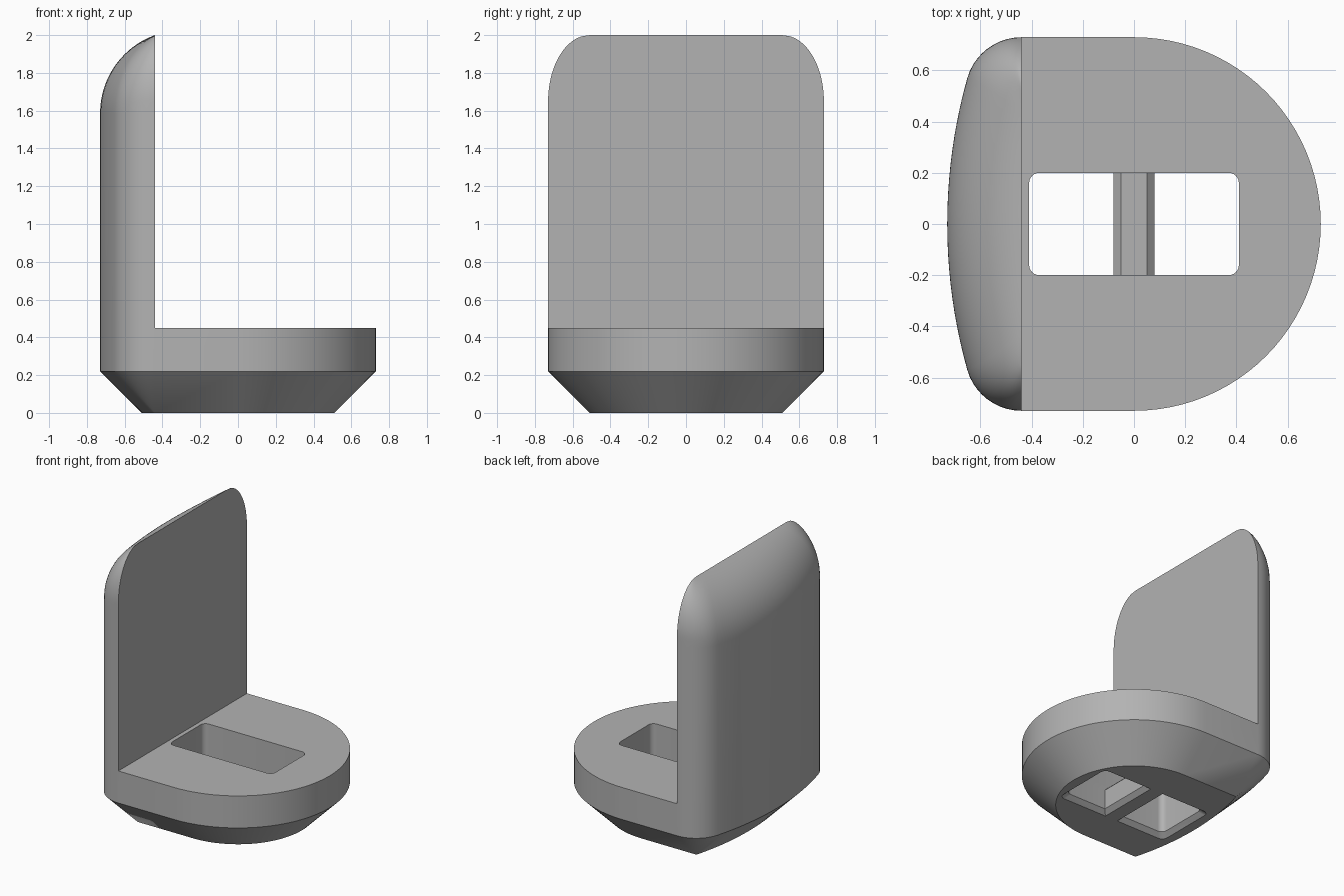
import bpy, bmesh
from math import sin, cos, pi, asin, acos, sqrt, hypot

cube = bpy.data.objects.get("Cube")
if cube:
    bpy.data.objects.remove(cube)

R = 0.73          # half width and front radius
BEVEL = 0.22      # bottom chamfer and back corner radius
INNER = -0.44     # inner face of the backrest
DECK = 0.45       # top of the base
CORE = R - BEVEL

grey = bpy.data.materials.new("light_grey")
grey.use_nodes = True
grey.diffuse_color = (0.45, 0.45, 0.45, 1)
grey.node_tree.nodes["Principled BSDF"].inputs["Base Color"].default_value = (0.45, 0.45, 0.45, 1)


def finish(name, bm):
    bmesh.ops.recalc_face_normals(bm, faces=bm.faces)
    mesh = bpy.data.meshes.new(name)
    bm.to_mesh(mesh)
    bm.free()
    mesh.materials.append(grey)
    obj = bpy.data.objects.new(name, mesh)
    bpy.context.collection.objects.link(obj)
    return obj


def front_outline(d):
    """Straight sides and half-round front, inset by d."""
    r, n = R - d, 48
    arc = [(r * sin(pi * i / n), -r * cos(pi * i / n)) for i in range(n + 1)]
    return [(INNER, -r)] + arc + [(INNER, r)]


def back_outline(d):
    """Rounded corners joined by a shallow arc, inset by d."""
    sag = INNER + CORE
    big = (CORE ** 2 + sag ** 2) / (2 * sag)
    sweep, r, n = asin(CORE / big), BEVEL - d, 10
    corner = [(INNER - r * sin(t), CORE + r * cos(t))
              for t in ((pi / 2 - sweep) * i / n for i in range(n + 1))]
    cx = big - CORE
    arc = [(cx - (big + r) * cos(t), (big + r) * sin(t))
           for t in (sweep * (1 - i / n) for i in range(1, 2 * n))]
    return corner + arc + [(x, -y) for x, y in reversed(corner)]


def ring(bm, points, z):
    return [bm.verts.new((x, y, z)) for x, y in points]


def bridge(bm, a, b, closed=True):
    for i in range(len(a) if closed else len(a) - 1):
        j = (i + 1) % len(a)
        bm.faces.new((a[i], a[j], b[j], b[i]))


# Base: chamfered underside and upright rim
bm = bmesh.new()
front = front_outline(0)
back = back_outline(0)
levels = [ring(bm, front_outline(d) + back_outline(d)[1:-1], z)
          for d, z in ((BEVEL, 0), (0, BEVEL), (0, DECK))]
bm.faces.new(levels[0])
for a, b in zip(levels, levels[1:]):
    bridge(bm, a, b)
n = len(front)
bm.faces.new(levels[2][:n])

# Backrest: the back outline continues up and rolls over to a straight top edge
row = levels[2][n - 1:] + [levels[2][0]]
rows = [row]
rad, off, steps = 0.44, 0.15, 28
z0 = 2 - sqrt(rad ** 2 - off ** 2)
for i in range(steps + 1):
    t = acos(off / rad) * i / steps
    z = z0 + rad * sin(t)
    depth = (rad * cos(t) - off) / (rad - off)
    u = min(1, max(0, (z - 1.65) / 0.35))
    width = (CORE + BEVEL * sqrt(1 - u * u)) / R
    rows.append(ring(bm, [(INNER + (x - INNER) * depth, y * width) for x, y in back], z))
for a, b in zip(rows, rows[1:]):
    bridge(bm, a, b, closed=False)
bm.faces.new([r[0] for r in rows] + rows[-1][1:-1] + [r[-1] for r in reversed(rows)])
bmesh.ops.remove_doubles(bm, verts=bm.verts, dist=0.0005)
body = finish("base_and_backrest", bm)


# Slot: two flared openings below, joined above the crossbar
def opening(inner, outer, half, r=0.04, n=6):
    corner = [(outer - r + r * sin(t), half - r + r * cos(t))
              for t in (pi / 2 * i / n for i in range(n + 1))]
    return [(inner, half)] + corner + [(x, -y) for x, y in reversed(corner)] + [(inner, -half)]


bm = bmesh.new()
sections = ((0.03, 0.46, 0.25, -0.02), (0.08, 0.41, 0.2, 0.03), (0.08, 0.41, 0.2, 0.17),
            (0.05, 0.41, 0.2, 0.2), (0, 0.41, 0.2, 0.2), (0, 0.41, 0.2, 0.6))
rings = [ring(bm, opening(a, b, h), z) for a, b, h, z in sections]
bm.faces.new(rings[0])
bm.faces.new(rings[-1])
for a, b in zip(rings, rings[1:]):
    bridge(bm, a, b)
bmesh.ops.remove_doubles(bm, verts=bm.verts, dist=0.0005)
middle = [f for f in bm.faces if all(abs(v.co.x) < 0.001 for v in f.verts)]
bmesh.ops.delete(bm, geom=middle, context='FACES')
bmesh.ops.mirror(bm, geom=bm.verts[:] + bm.edges[:] + bm.faces[:], axis='X', merge_dist=0.0005)
cutter = finish("slot_cutter", bm)
cutter.hide_render = True

cut = body.modifiers.new("slot", 'BOOLEAN')
cut.operation = 'DIFFERENCE'
cut.solver = 'EXACT'
cut.object = cutter
bpy.ops.object.select_all(action='DESELECT')
bpy.context.view_layer.objects.active = body
body.select_set(True)
bpy.ops.object.modifier_apply(modifier="slot")
bpy.data.objects.remove(cutter)
bpy.ops.object.shade_smooth_by_angle(angle=pi / 6)
